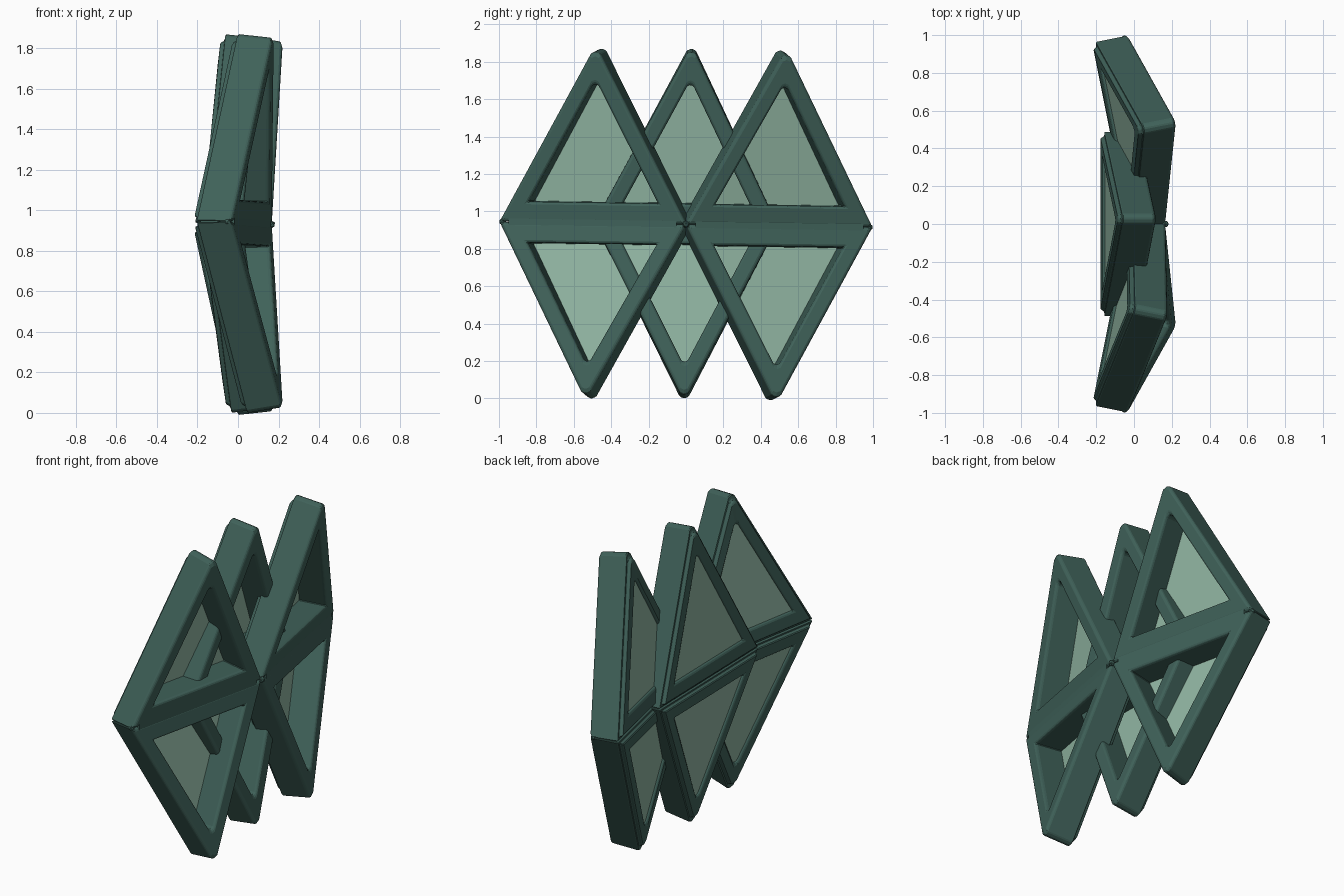
import bpy, bmesh
from mathutils import Vector

if "Cube" in bpy.data.objects:
    bpy.data.objects.remove(bpy.data.objects["Cube"])

DEPTH = 0.2
WINDOW = 0.69      # window size relative to the frame outline
CUT = 0.05         # blunted top corner


def material(name, col):
    m = bpy.data.materials.new(name)
    m.diffuse_color = col
    m.use_nodes = True
    m.node_tree.nodes["Principled BSDF"].inputs["Base Color"].default_value = m.diffuse_color
    return m


FRAME = material("dark_green", (0.05, 0.12, 0.10, 1))
GLASS = material("pale_green", (0.28, 0.46, 0.36, 1))


def outline(a, b, c):
    """Triangle with a blunted apex."""
    left, right = c.lerp(a, CUT), c.lerp(b, CUT)
    tip = left.lerp(right, 0.5).lerp(c, 0.22)
    return [a, b, right, tip, left]


def scaled(tri, s, lift=0.0):
    """Outline inset evenly about the incentre, lifted towards the apex."""
    a, b, c = tri
    la, lb, lc = (b - c).length, (a - c).length, (a - b).length
    mid = (a * la + b * lb + c * lc) / (la + lb + lc)
    up = (c - (a + b) / 2).normalized() * lift
    return [mid.lerp(p, s) + up for p in outline(*tri)]


def make(name, loops, mat, closed):
    """Skin successive loops; closed joins last to first, else caps the ends."""
    bm = bmesh.new()
    vs = [[bm.verts.new(p) for p in lp] for lp in loops]
    n = len(vs[0])
    for k in range(len(vs) if closed else len(vs) - 1):
        u, v = vs[k], vs[(k + 1) % len(vs)]
        for i in range(n):
            j = (i + 1) % n
            bm.faces.new((u[i], u[j], v[j], v[i]))
    if not closed:
        bm.faces.new(vs[0])
        bm.faces.new(vs[-1][::-1])
    bmesh.ops.recalc_face_normals(bm, faces=bm.faces)
    me = bpy.data.meshes.new(name)
    bm.to_mesh(me)
    bm.free()
    me.materials.append(mat)
    ob = bpy.data.objects.new(name, me)
    bpy.context.collection.objects.link(ob)
    return ob


def panel(name, a, b, c):
    front = [Vector(p) for p in (a, b, c)]
    n = (front[1] - front[0]).cross(front[2] - front[0]).normalized()
    if n.x < 0:
        n = -n
    back = [p - n * DEPTH for p in front]
    # mitre the shared base edge so upper and lower halves meet
    side = 1 if front[2].z > front[0].z else -1
    for i in (0, 1):
        back[i].z = front[i].z + side * 0.004

    def ring(t, s, lift=0.0):
        return scaled([p.lerp(q, t) for p, q in zip(front, back)], s, lift)

    # stepped section: front lip, body, raised back rim, window opening
    frame = make(name + "_frame", [
        ring(0, 0.96), ring(0.06, 1), ring(0.89, 1), ring(0.90, 0.95),
        ring(1, 0.93), ring(1, WINDOW + 0.03, 0.015), ring(0.95, WINDOW, 0.015),
        ring(0.06, WINDOW, 0.015), ring(0, WINDOW + 0.03, 0.015)], FRAME, True)
    bev = frame.modifiers.new("soft_edges", 'BEVEL')
    bev.width = 0.005
    bev.segments = 1
    bev.limit_method = 'ANGLE'
    make(name + "_glass",
         [ring(0.86, WINDOW + 0.015, 0.015), ring(0.93, WINDOW + 0.015, 0.015)],
         GLASS, False)


def seam(name, a, b):
    """Spine closing the fold between an upper and a lower panel."""
    a, b = Vector(a), Vector(b)
    loops = []
    for t in (0.05, 0.95):
        p = a.lerp(b, t)
        loops.append([p + Vector((x, 0, z)) for x, z in
                      ((0.002, -0.025), (0.002, 0.025), (-0.165, 0.025), (-0.165, -0.025))])
    make(name, loops, FRAME, False)


def turned(p):
    """Half turn about the x axis through the model's centre."""
    return (p[0], -p[1], 1.86 - p[2])


# outer diamonds: two upper panels, each repeated below by a half turn
outer = {
    "left": ((-0.03, -1.0, 0.945), (0.17, 0, 0.93), (0.18, -0.485, 1.89)),
    "right": ((0.17, 0, 0.93), (-0.03, 1.0, 0.915), (0.227, 0.54, 1.87)),
}
for side, tri in outer.items():
    other = "right" if side == "left" else "left"
    panel("upper_" + side, *tri)
    panel("lower_" + other, *[turned(p) for p in tri])
    seam("seam_" + side, tri[0], tri[1])

# middle diamond, set further back
base = ((0.02, -0.49, 0.94), (0.02, 0.49, 0.925))
panel("upper_middle", *base, (0.12, 0.03, 1.89))
panel("lower_middle", *base, (0.15, -0.01, -0.015))
seam("seam_middle", *base)

# small joint knuckles where the panels meet
for i, loc in enumerate([(0.165, 0, 0.93), (-0.05, -0.98, 0.945), (-0.05, 0.98, 0.915)]):
    bpy.ops.mesh.primitive_ico_sphere_add(subdivisions=1, radius=0.02, location=loc)
    k = bpy.context.object
    k.name = "joint_%d" % (i + 1)
    k.data.materials.append(FRAME)
